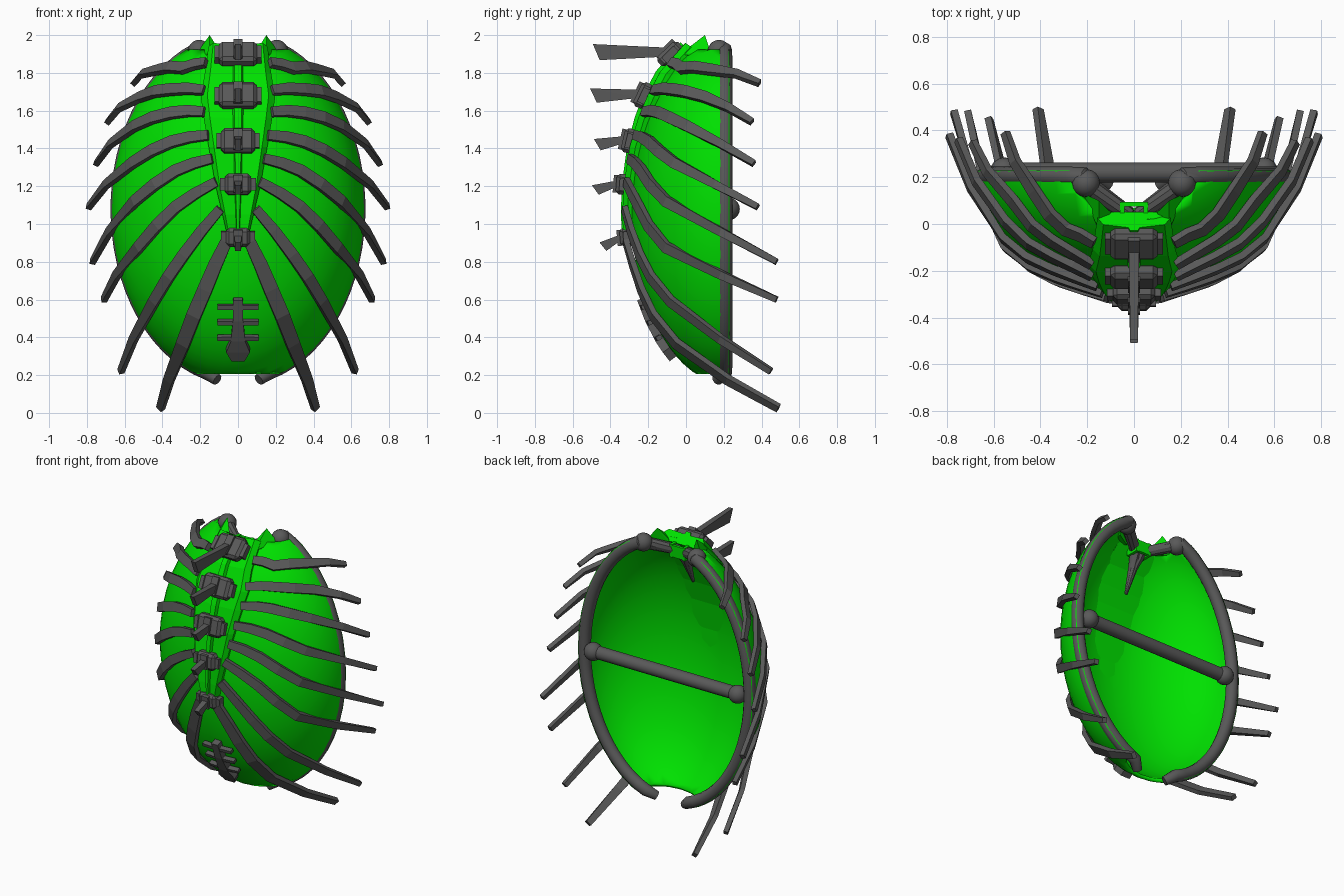
import bpy, bmesh
from math import sin, cos, pi, sqrt, radians, atan2
from mathutils import Vector, Matrix

if "Cube" in bpy.data.objects:
    bpy.data.objects.remove(bpy.data.objects["Cube"])

CY, CZ, AX, AY, AZ = 0.23, 1.08, 0.67, 0.52, 0.93   # shell ellipsoid


def material(name, col):
    m = bpy.data.materials.new(name)
    m.diffuse_color = col
    m.use_nodes = True
    m.node_tree.nodes["Principled BSDF"].inputs["Base Color"].default_value = m.diffuse_color
    return m


GREEN = material("green", (0.0, 0.75, 0.0, 1))
GREY = material("dark_grey", (0.1, 0.1, 0.1, 1))


def surf(x, z, off=0.0):
    """Front point on the shell, raised outward by off."""
    k = max(0.0, 1 - (x / AX) ** 2 - ((z - CZ) / AZ) ** 2)
    p = Vector((x, CY - AY * sqrt(k), z))
    return p + normal(p) * off


def normal(p):
    return Vector((p.x / AX**2, (p.y - CY) / AY**2, (p.z - CZ) / AZ**2)).normalized()


def finish(name, bm, mat, smooth=False):
    bmesh.ops.recalc_face_normals(bm, faces=bm.faces[:])
    me = bpy.data.meshes.new(name)
    bm.to_mesh(me)
    bm.free()
    ob = bpy.data.objects.new(name, me)
    bpy.context.collection.objects.link(ob)
    me.materials.append(mat)
    if smooth:
        bpy.ops.object.select_all(action='DESELECT')
        ob.select_set(True)
        bpy.context.view_layer.objects.active = ob
        bpy.ops.object.shade_smooth_by_angle(angle=radians(35))
    return ob


def loft(name, rings, mat, smooth=False):
    bm = bmesh.new()
    vs = [[bm.verts.new(p) for p in r] for r in rings]
    n = len(vs[0])
    for a, b in zip(vs, vs[1:]):
        for i in range(n):
            bm.faces.new((a[i], a[(i + 1) % n], b[(i + 1) % n], b[i]))
    bm.faces.new(vs[0])
    bm.faces.new(vs[-1])
    return finish(name, bm, mat, smooth)


def tangent(pts, i):
    return (pts[min(i + 1, len(pts) - 1)] - pts[max(i - 1, 0)]).normalized()


def strip(name, pts, widths, thick, mat):
    """Flat bar following points, lying on the shell."""
    rings = []
    for i, (p, w) in enumerate(zip(pts, widths)):
        t, n = tangent(pts, i), normal(p)
        s = t.cross(n).normalized() * w / 2
        n = s.cross(t).normalized() * thick / 2
        rings.append([p + s + n, p - s + n, p - s - n, p + s - n])
    return loft(name, rings, mat)


def tube(name, pts, radii, mat, sides=12):
    rings = []
    for i, (p, r) in enumerate(zip(pts, radii)):
        t = tangent(pts, i)
        u = t.cross(Vector((0.05, 1, 0.02))).normalized()
        v = t.cross(u)
        rings.append([p + r * (u * cos(2 * pi * k / sides) + v * sin(2 * pi * k / sides)) for k in range(sides)])
    return loft(name, rings, mat, True)


def ball(name, c, r):
    bm = bmesh.new()
    bmesh.ops.create_uvsphere(bm, u_segments=16, v_segments=10, radius=r)
    bmesh.ops.translate(bm, verts=bm.verts[:], vec=c)
    return finish(name, bm, GREY, True)


def hull(name, pts, mat):
    bm = bmesh.new()
    for p in pts:
        bm.verts.new(p)
    bmesh.ops.convex_hull(bm, input=bm.verts[:])
    return finish(name, bm, mat)


def block(name, c, size, tilt, mat, bevel=0.0):
    bm = bmesh.new()
    bmesh.ops.create_cube(bm, size=1, matrix=Matrix.Translation(c) @ Matrix.Rotation(tilt, 4, 'X') @ Matrix.Diagonal((*size, 1)))
    if bevel:
        bmesh.ops.bevel(bm, geom=bm.edges[:], offset=bevel, segments=1, affect='EDGES')
    return finish(name, bm, mat)


# Domed shell, open at the back, trimmed top and bottom
bm = bmesh.new()
bmesh.ops.create_uvsphere(bm, u_segments=48, v_segments=32, radius=1,
                          matrix=Matrix.Translation((0, CY, CZ)) @ Matrix.Diagonal((AX, AY, AZ, 1)) @ Matrix.Rotation(pi / 2, 4, 'X'))
for co, no in (((0, CY - 0.001, 0), (0, 1, 0)), ((0, 0, 0.205), (0, 0, -1)), ((0, 0, 1.925), (0, 0, 1))):
    bmesh.ops.bisect_plane(bm, geom=bm.verts[:] + bm.edges[:] + bm.faces[:], plane_co=co, plane_no=no, clear_outer=True)
shell = finish("shell", bm, GREEN, True)
# make sure the normals point outward before thickening
f = max(shell.data.polygons, key=lambda q: -q.center.y)
if f.normal.y > 0:
    shell.data.flip_normals()
sol = shell.modifiers.new("thickness", 'SOLIDIFY')
sol.thickness, sol.offset = 0.025, -1

# Raised spine plate with a centre ridge
rings = []
for z, w in ((0.92, .05), (1.05, .08), (1.2, .115), (1.4, .15), (1.55, .175), (1.66, .19), (1.78, .17), (1.92, .15)):
    prof = ((-1, -.02), (-1, .025), (-.8, .05), (-.15, .035), (-.1, .055), (.1, .055), (.15, .035), (.8, .05), (1, .025), (1, -.02))
    rings.append([surf(a * w, z, o) for a, o in prof])
loft("spine_plate", rings, GREEN)

# Spine clamps with side tabs and flared blades: z, y, width, height, blade tip y, tip z, tip height
clamps = ((1.90, -.085, .20, .15, -.475, 1.91, .085), (1.68, -.225, .20, .14, -.49, 1.68, .075),
          (1.44, -.30, .18, .13, -.47, 1.42, .06), (1.21, -.335, .14, .11, -.48, 1.18, .05),
          (.93, -.315, .13, .10, -.44, .88, .045))
for z, y, w, h, ty, tz, th in clamps:
    n = normal(surf(0, z))
    tilt = -atan2(n.z, -n.y)
    c = Vector((0, y, z))
    block("spine_clamp", c, (w, .07, h), tilt, GREY, .018)
    block("clamp_tab", c - n * .005, (w + .05, .045, h * .6), tilt, GREY)
    rh = th * .55
    hull("clamp_blade", [(s * .022, y - .01, z + .01 + k * rh / 2) for s in (-1, 1) for k in (-1, 1)]
         + [(s * .016, ty - k * .018, tz + k * th / 2) for s in (-1, 1) for k in (-1, 1)], GREY)
    block("clamp_pin", c + n * .035, (.05, .03, h * .85), tilt, GREY)

# Ribs: three points on the shell (x, z), then the free tip (x, y, z)
ribs = (((.16, 1.83), (.28, 1.81), (.41, 1.80), (.55, .39, 1.745)),
        ((.17, 1.69), (.34, 1.70), (.50, 1.66), (.69, .35, 1.54)),
        ((.17, 1.58), (.34, 1.58), (.53, 1.51), (.75, .36, 1.32)),
        ((.15, 1.46), (.34, 1.43), (.54, 1.32), (.79, .38, 1.09)),
        ((.13, 1.34), (.32, 1.28), (.53, 1.12), (.77, .48, .80)),
        ((.11, 1.22), (.32, 1.09), (.51, .88), (.71, .48, .60)),
        ((.09, 1.08), (.28, .84), (.43, .60), (.62, .45, .22)),
        ((.06, .91), (.17, .66), (.28, .38), (.41, .49, .025)))
for s in (-1, 1):
    for i, (a, b, c, tip) in enumerate(ribs):
        p = [surf(*a, .04), surf(*b, .025), surf(*c, .025), Vector(tip)]
        mid = (p[2] + p[3]) / 2
        mid += normal(mid) * .025
        q1, q2 = [surf((u[0] + v[0]) / 2, (u[1] + v[1]) / 2 + .008, .028) for u, v in ((a, b), (b, c))]
        pts = [p[0], q1, p[1], q2, p[2], mid, p[3]]
        for v in pts:
            v.x *= s
        k = 1.25 if i == 7 else 1.0
        strip("rib", pts, [k * w for w in (.05, .058, .062, .062, .058, .045, .032)], .03, GREY)

    # Pointed peak at the top of the shell
    hull("top_peak", [(s * x, y, z) for x, y, z in ((.15, .10, 2.0), (.215, .13, 1.91), (.10, .05, 1.92), (.15, -.03, 1.90), (.09, .04, 1.87), (.2, .1, 1.88))], GREEN)

    # Back rim tube, running from the top ball to a loose end at the bottom
    pts = []
    for k in range(29):
        t = radians(70) - radians(145) * k / 28
        pts.append(Vector((s * (AX - .035) * cos(t), .205, CZ + (AZ - .035) * sin(t))))
    pts = [Vector((s * .2, .175, 1.915))] + pts + [Vector((s * .11, .165, .175))]
    tube("rim_tube", pts, [.04] * (len(pts) - 1) + [.03], GREY)
    ball("rim_ball", (s * .205, .175, 1.915), .06)

    # Arm running from the ball down to the inner spike
    tube("neck_arm", [Vector(v) for v in ((s * .205, .175, 1.915), (s * .03, .045, 1.86), (0, -.01, 1.76), (0, -.08, 1.6))],
         [.04, .035, .03, .01], GREY, 10)
    ball("handle_ball", (s * .555, .225, 1.08), .06)

# Collar joining the two arms
for s in (-1, 1):
    block("collar_side", (s * .05, .05, 1.865), (.02, .09, .09), 0, GREEN)
block("collar_back", (0, .085, 1.865), (.1, .02, .08), 0, GREEN)

# Cross handle
tube("cross_handle", [Vector((x, .22, 1.08)) for x in (-.58, .58)], [.043, .043], GREY, 16)

# Dagger ornament on the lower front
strip("dagger", [surf(0, z, .02) for z in (.61, .5, .4, .345, .30)], [.05, .055, .075, .125, .07], .045, GREY)
for z in (.57, .49, .41):
    strip("dagger_crossbar", [surf(x, z, .025) for x in (-.105, 0, .105)], [.024] * 3, .03, GREY)
